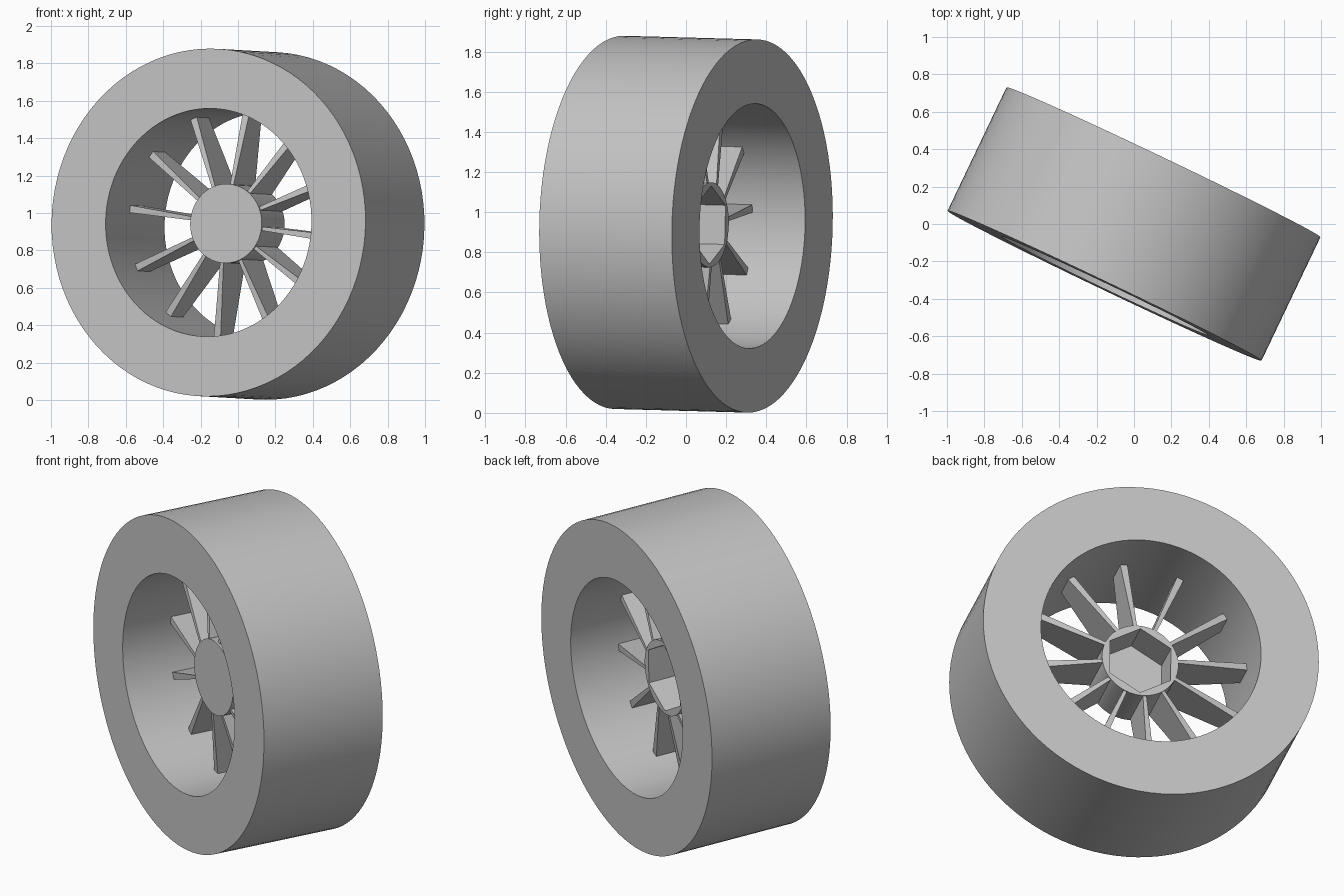
import bpy, bmesh, math
from mathutils import Matrix, Vector

cube = bpy.data.objects.get("Cube")
if cube:
    bpy.data.objects.remove(cube)

# One plain grey for the whole wheel
GREY = (0.55, 0.55, 0.55, 1)
grey = bpy.data.materials.new("plain_grey")
grey.use_nodes = True
grey.diffuse_color = GREY
grey.node_tree.nodes["Principled BSDF"].inputs["Base Color"].default_value = GREY

# Wheel frame: local y is the axle, turned and slightly dipped
axle = Vector((0.315, 0.66, -0.018)).normalized()
side = Vector((axle.y, -axle.x, 0)).normalized()
up = side.cross(axle)
FRAME = Matrix.Translation((0, 0, 0.94)) @ Matrix((side, axle, up)).transposed().to_4x4()

TYRE_R, HOLE_R, HUB_R, HALF_WIDTH = 0.93, 0.61, 0.212, 0.366
HUB_FRONT, HUB_BACK = -0.15, 0.135


def polar(radius, angle, depth):
    return Vector((radius * math.cos(angle), depth, radius * math.sin(angle)))


def finish(name, bm):
    bmesh.ops.recalc_face_normals(bm, faces=bm.faces)
    mesh = bpy.data.meshes.new(name)
    bm.to_mesh(mesh)
    bm.free()
    mesh.materials.append(grey)
    obj = bpy.data.objects.new(name, mesh)
    obj.matrix_world = FRAME
    bpy.context.collection.objects.link(obj)
    bpy.ops.object.select_all(action="DESELECT")
    obj.select_set(True)
    bpy.context.view_layer.objects.active = obj
    bpy.ops.object.shade_smooth_by_angle(angle=math.radians(30))
    return obj


def lathe(name, rings, segments, closed):
    """Join rings of (radius function, depth); close into a loop or cap both ends."""
    bm = bmesh.new()
    angles = [math.pi / 2 + math.tau * i / segments for i in range(segments)]
    loops = [[bm.verts.new(polar(radius(a), a, d)) for a in angles] for radius, d in rings]
    pairs = list(zip(loops, loops[1:]))
    if closed:
        pairs.append((loops[-1], loops[0]))
    else:
        bm.faces.new(loops[0])
        bm.faces.new(loops[-1])
    for first, second in pairs:
        for i in range(segments):
            j = (i + 1) % segments
            bm.faces.new((first[i], first[j], second[j], second[i]))
    return finish(name, bm)


def circle(radius):
    return lambda angle: radius


def hexagon(radius):
    def at(angle):
        turn = (angle - math.pi / 2) % (math.pi / 3) - math.pi / 6
        return radius * math.cos(math.pi / 6) / math.cos(turn)
    return at


# Tyre: a square-edged ring
lathe("tyre", [(circle(TYRE_R), -HALF_WIDTH), (circle(TYRE_R), HALF_WIDTH),
               (circle(HOLE_R), HALF_WIDTH), (circle(HOLE_R), -HALF_WIDTH)], 96, True)

# Hub: a drum with a hexagonal socket in the back
socket = hexagon(0.195)
lathe("hub", [(circle(HUB_R), HUB_FRONT), (circle(HUB_R), HUB_BACK),
              (socket, HUB_BACK), (socket, HUB_BACK - 0.2)], 48, False)


# Spokes: blades deep and thin at the hub, shallower and thicker at the rim
def spoke(name, angle):
    bm = bmesh.new()
    across = Vector((-math.sin(angle), 0, math.cos(angle)))
    ends = []
    for radius, front, back, half in ((HUB_R - 0.008, -0.14, 0.13, 0.01),
                                      (HOLE_R + 0.004, -0.075, 0.075, 0.02)):
        ends.append([bm.verts.new(polar(radius, angle, d) + across * s)
                     for d, s in ((front, -half), (front, half), (back, half), (back, -half))])
    inner, outer = ends
    bm.faces.new(inner)
    bm.faces.new(outer)
    for i in range(4):
        j = (i + 1) % 4
        bm.faces.new((inner[i], inner[j], outer[j], outer[i]))
    finish(name, bm)


SPOKES = 12
for n in range(SPOKES):
    spoke(f"spoke_{n + 1}", math.radians(22.5) + math.tau * n / SPOKES)
